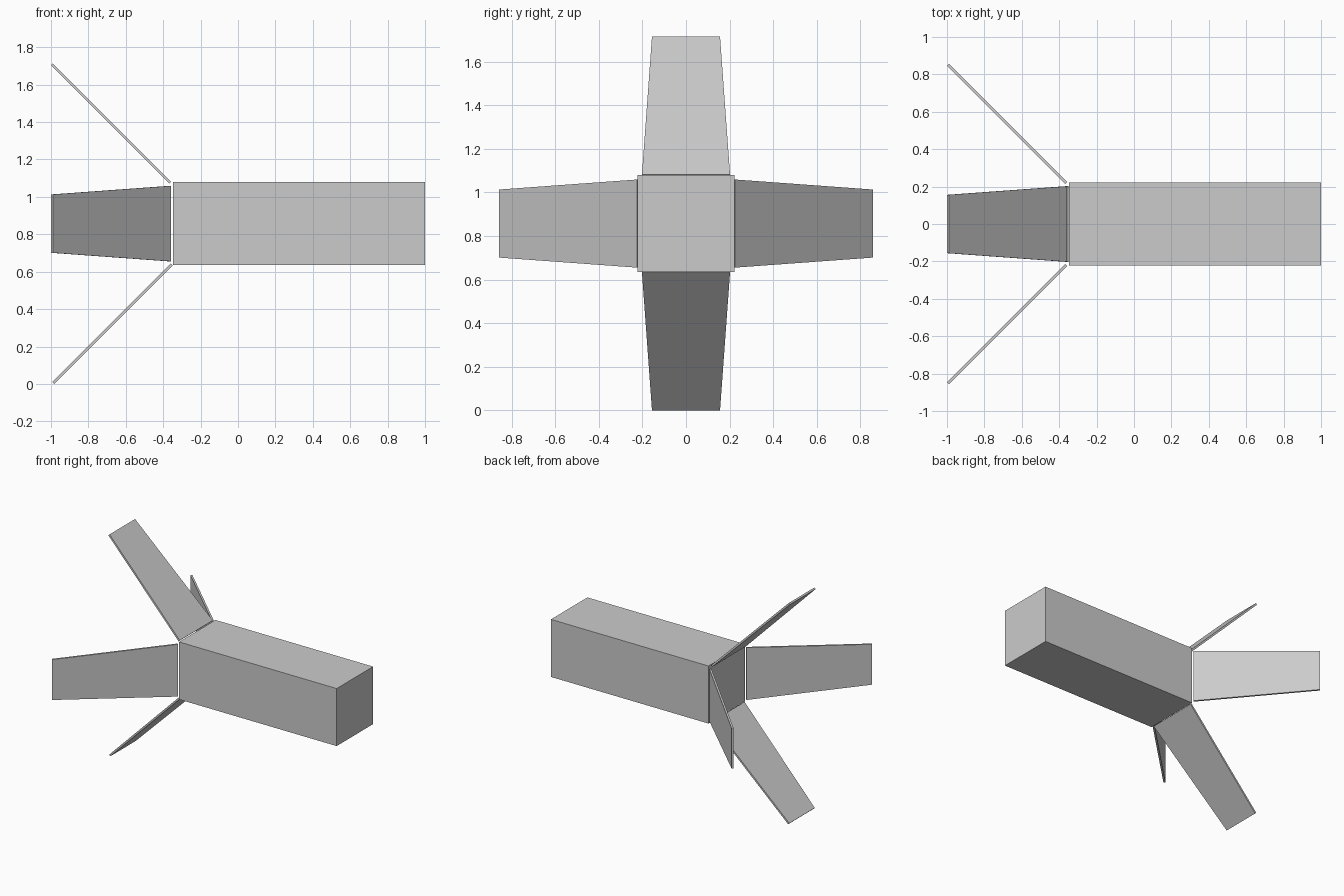
import bpy
import bmesh
from math import pi
from mathutils import Matrix, Vector

default = bpy.data.objects.get("Cube")
if default:
    bpy.data.objects.remove(default, do_unlink=True)

CENTRE_Z = 0.857

grey = bpy.data.materials.new("light_grey")
grey.use_nodes = True
colour = (0.6, 0.6, 0.6, 1)
grey.diffuse_color = colour
grey.node_tree.nodes["Principled BSDF"].inputs["Base Color"].default_value = colour


def add_object(name, bm):
    bmesh.ops.recalc_face_normals(bm, faces=bm.faces)
    mesh = bpy.data.meshes.new(name)
    bm.to_mesh(mesh)
    bm.free()
    mesh.materials.append(grey)
    obj = bpy.data.objects.new(name, mesh)
    obj.location.z = CENTRE_Z
    bpy.context.collection.objects.link(obj)
    return obj


# Long square body
bm = bmesh.new()
bmesh.ops.create_cube(bm, size=1)
bmesh.ops.scale(bm, vec=(1.348, 0.445, 0.445), verts=bm.verts)
bmesh.ops.translate(bm, vec=(0.326, 0, 0), verts=bm.verts)
add_object("body", bm)


# Thin tapered fin, splayed outwards and turned about the body axis
def add_fin(name, angle, shift=0):
    root, tip = Vector((-0.362, 0, 0.219)), Vector((-0.995, 0, 0.852))
    half_thick = Vector((1, 0, 1)).normalized() * 0.007
    bm = bmesh.new()
    outline = [(root, -0.202), (root, 0.202), (tip, 0.156), (tip, -0.156)]
    verts = [bm.verts.new(p + Vector((shift, y, 0)) - half_thick) for p, y in outline]
    face = bm.faces.new(verts)
    extruded = bmesh.ops.extrude_face_region(bm, geom=[face])["geom"]
    top = [v for v in extruded if isinstance(v, bmesh.types.BMVert)]
    bmesh.ops.translate(bm, vec=half_thick * 2, verts=top)
    bmesh.ops.transform(bm, matrix=Matrix.Rotation(angle, 4, "X"), verts=bm.verts)
    add_object(name, bm)


add_fin("top_fin", 0)
add_fin("front_fin", pi / 2)
add_fin("bottom_fin", pi, 0.007)
add_fin("back_fin", -pi / 2)
